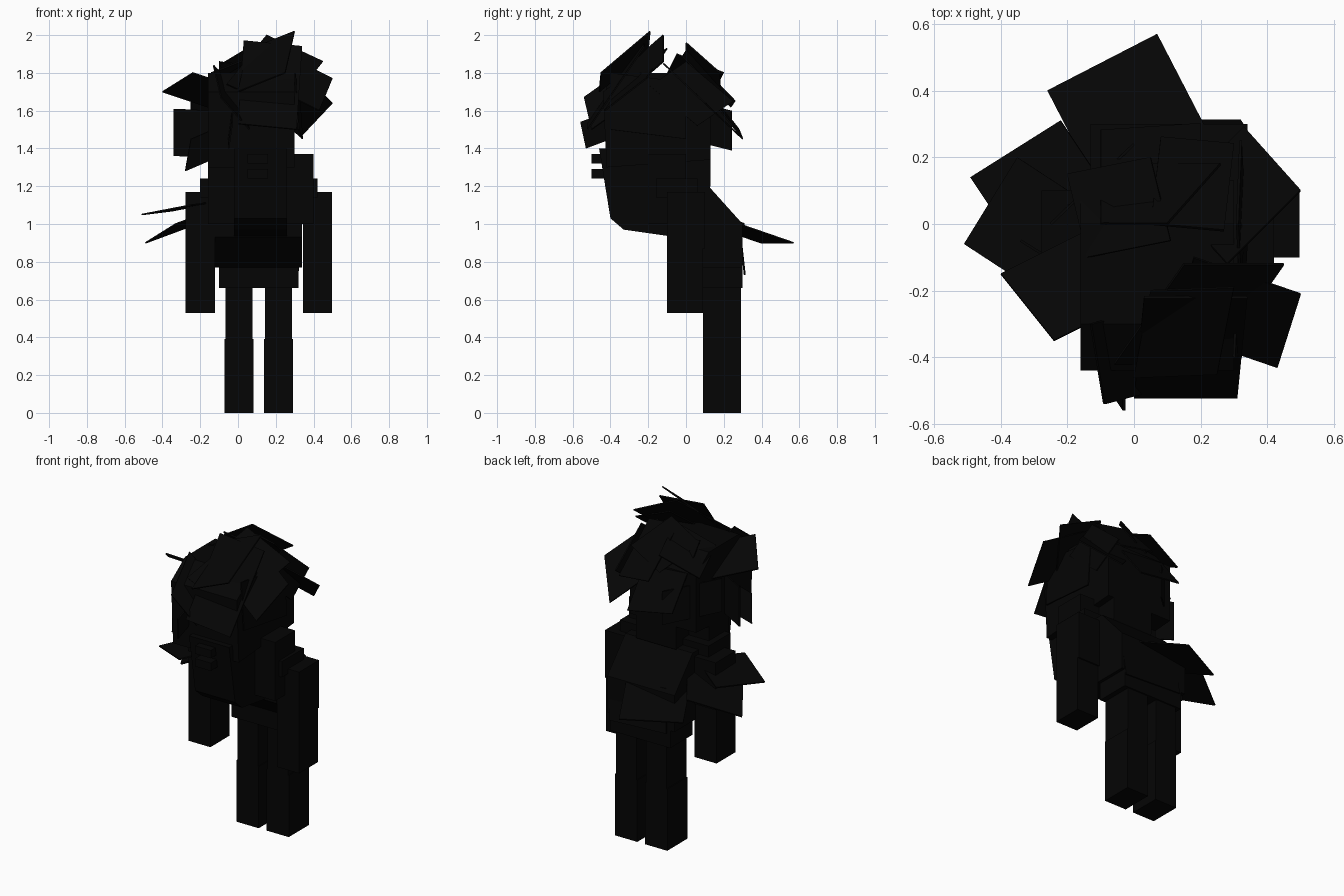
import bpy
import bmesh
from mathutils import Vector

cube = bpy.data.objects.get("Cube")
if cube:
    bpy.data.objects.remove(cube, do_unlink=True)

black = bpy.data.materials.new("soot_black")
black.use_nodes = True
shade = 0.0015
black.diffuse_color = (shade, shade, shade, 1)
shader = black.node_tree.nodes["Principled BSDF"]
shader.inputs["Base Color"].default_value = black.diffuse_color


def finish(name, bm):
    """Turn a bmesh into a flat-shaded object."""
    bmesh.ops.recalc_face_normals(bm, faces=bm.faces[:])
    mesh = bpy.data.meshes.new(name)
    bm.to_mesh(mesh)
    bm.free()
    mesh.materials.append(black)
    obj = bpy.data.objects.new(name, mesh)
    bpy.context.collection.objects.link(obj)
    return obj


def side_profile(name, left, right, points):
    """Extrude a (y, z) outline sideways between two x positions."""
    bm = bmesh.new()
    face = bm.faces.new([bm.verts.new((left, y, z)) for y, z in points])
    moved = bmesh.ops.extrude_face_region(bm, geom=[face])["geom"]
    verts = [v for v in moved if isinstance(v, bmesh.types.BMVert)]
    bmesh.ops.translate(bm, verts=verts, vec=(right - left, 0, 0))
    return finish(name, bm)


def block(name, left, right, front, back, bottom, top):
    """Upright box from its six limits."""
    outline = [(front, bottom), (back, bottom), (back, top), (front, top)]
    return side_profile(name, left, right, outline)


def card(name, tip, side, root):
    """Thin parallelogram with an outer edge tip-side, running in to root."""
    tip, side, root = Vector(tip), Vector(side), Vector(root)
    bm = bmesh.new()
    corners = (tip, side, side + root - tip, root)
    bm.faces.new([bm.verts.new(corner) for corner in corners])
    obj = finish(name, bm)
    solid = obj.modifiers.new("thickness", "SOLIDIFY")
    solid.thickness = 0.008
    solid.offset = 0


# Legs and arms, paired about the body's centre line
middle = 0.11
half_limb = 0.077
arm_offset = 0.31
leg_offset = 0.105


def limb(name, offset, half_width, front, back, bottom, top):
    """Matching pair of boxes, one on each side."""
    for side, sign in (("right", -1), ("left", 1)):
        centre = middle + sign * offset
        block(side + "_" + name, centre - half_width, centre + half_width,
              front, back, bottom, top)


limb("lower_leg", leg_offset, half_limb, 0.09, 0.29, 0, 0.39)
limb("upper_leg", leg_offset, half_limb - 0.005, 0.09, 0.29, 0.39, 0.7)
limb("lower_arm", arm_offset, half_limb, -0.1, 0.09, 0.53, 0.87)
limb("upper_arm", arm_offset, half_limb, -0.1, 0.1, 0.87, 1.17)

# Stooping body
block("hips", middle - 0.21, middle + 0.21, 0.08, 0.3, 0.66, 0.8)
side_profile("torso", middle - 0.24, middle + 0.23, [
    (0.08, 0.77), (0.3, 0.77), (0.3, 1), (0.12, 1.2), (-0.1, 1.2), (-0.1, 0.93)])
side_profile("shoulders", middle - 0.27, middle + 0.29, [
    (-0.2, 1), (0, 1), (0, 1.37), (-0.2, 1.37)])
side_profile("chest", -0.02, 0.26, [
    (-0.05, 0.93), (-0.33, 0.97), (-0.4, 1.03), (-0.46, 1.4), (0.13, 1.4),
    (0.13, 1.2)])
block("collar", middle - 0.31, middle + 0.31, -0.16, 0.06, 1.14, 1.24)

# Head and face
side_profile("head", -0.16, 0.3, [
    (-0.42, 1.3), (0.13, 1.34), (0.13, 1.7), (0, 1.8), (-0.3, 1.8), (-0.44, 1.7)])
for part, bottom in (("mouth", 1.24), ("nose", 1.32)):
    block(part, 0.05, 0.16, -0.5, -0.4, bottom, bottom + 0.05)

# Front and side hair locks
card("right_top_lock", (-0.4, -0.15, 1.7), (-0.24, -0.35, 1.8), (-0.1, 0, 1.6))
card("right_fringe", (-0.09, -0.54, 1.67), (0.06, -0.5, 1.5), (-0.13, -0.3, 1.84))
card("front_fringe", (0, -0.52, 1.53), (0.31, -0.52, 1.5), (0.03, -0.22, 1.97))
card("upper_fringe", (0, -0.46, 1.7), (0.25, -0.45, 1.8), (0.05, -0.2, 1.92))
card("left_fringe", (0.45, -0.12, 1.86), (0.15, -0.12, 2), (0.24, -0.42, 1.6))
card("left_lock", (0.5, -0.21, 1.77), (0.43, -0.43, 1.6), (0.18, -0.1, 1.93))
card("right_lock", (-0.34, -0.05, 1.61), (-0.34, -0.05, 1.36), (-0.1, -0.2, 1.6))
card("right_low_lock", (-0.28, -0.26, 1.28), (-0.25, -0.3, 1.45), (0, -0.2, 1.4))
card("front_lock", (-0.03, -0.56, 1.54), (-0.05, -0.53, 1.4), (-0.03, -0.4, 1.6))
card("left_temple_lock", (0.32, -0.4, 1.5), (0.34, 0, 1.45), (0.3, -0.4, 1.8))
card("left_ear_lock", (0.32, 0.25, 1.65), (0.33, 0.06, 1.52), (0.31, 0, 1.86))

# Back and crown hair locks
card("left_back_lock", (0.5, 0.1, 1.64), (0.33, 0.29, 1.46), (0.28, -0.12, 1.85))
card("low_back_lock", (-0.1, 0.28, 1.5), (0.2, 0.3, 1.45), (-0.1, 0, 1.86))
card("mid_back_lock", (0.08, 0.26, 1.65), (0.3, 0.24, 1.62), (0.05, 0, 1.92))
card("high_back_lock", (-0.2, 0.15, 1.7), (0.05, 0.2, 1.8), (-0.14, -0.1, 1.8))
card("right_back_lock", (-0.25, 0, 1.66), (-0.25, 0, 1.45), (0, 0.24, 1.6))
card("crown_lock", (0.1, 0, 1.96), (0.26, 0.18, 1.8), (-0.1, 0, 1.84))

# Ragged cape ends
card("cape_side", (-0.51, -0.06, 1.05), (-0.25, -0.23, 1.1), (-0.35, 0.2, 1.07))
card("cape_corner", (-0.49, 0.14, 0.9), (-0.22, 0.31, 1), (-0.33, -0.1, 1))
card("cape_back", (0.07, 0.57, 0.9), (-0.26, 0.4, 0.9), (0.22, 0.28, 1))
card("skirt_flap", (0.32, 0.31, 0.73), (-0.08, 0.31, 0.75), (0.34, 0.28, 1))
